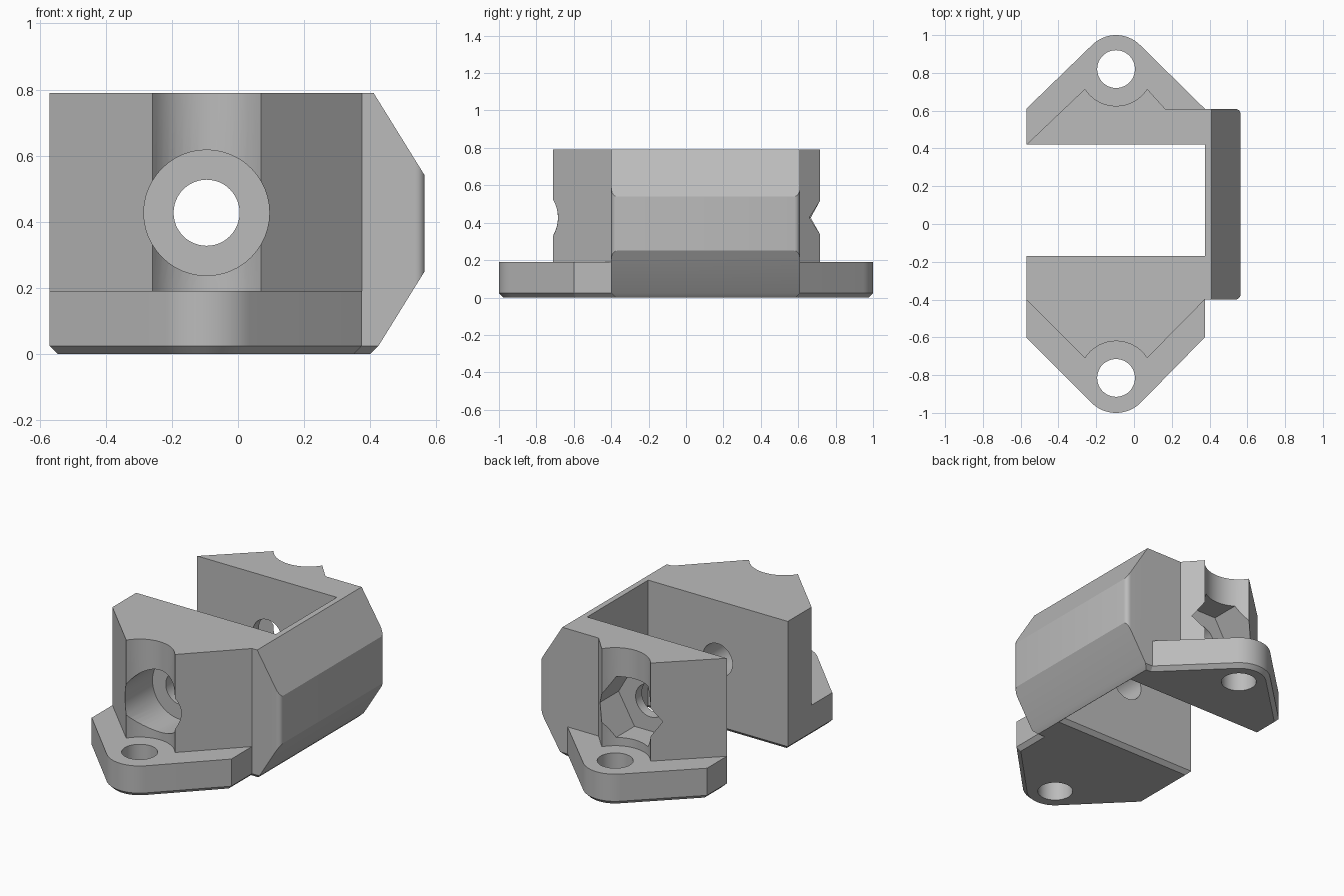
import bpy, bmesh
from math import radians, cos, sin, pi
from mathutils import Matrix

cube = bpy.data.objects.get("Cube")
if cube:
    bpy.data.objects.remove(cube, do_unlink=True)

grey = bpy.data.materials.new("plain grey")
grey.use_nodes = True
grey.diffuse_color = (0.5, 0.5, 0.5, 1)
grey.node_tree.nodes["Principled BSDF"].inputs["Base Color"].default_value = (0.5, 0.5, 0.5, 1)

CX, LEFT, WALL = -0.095, -0.57, 0.375      # hole axis, open side, slot wall
FRONT, REAR = -0.815, 0.82                 # screw hole positions in y
BOLT_Z, TOP, PLATE = 0.427, 0.79, 0.19


def make_object(name, bm):
    bmesh.ops.recalc_face_normals(bm, faces=bm.faces[:])
    mesh = bpy.data.meshes.new(name)
    bm.to_mesh(mesh)
    bm.free()
    mesh.materials.append(grey)
    obj = bpy.data.objects.new(name, mesh)
    bpy.context.collection.objects.link(obj)
    return obj


def prism(name, points, low, high, along_y=False, bevel_rule=None, width=0.0, steps=1):
    """Extrude an outline along z (or an x-z outline along y)."""
    bm = bmesh.new()
    verts = [bm.verts.new((a, low, b) if along_y else (a, b, low)) for a, b in points]
    face = bm.faces.new(verts)
    ext = bmesh.ops.extrude_face_region(bm, geom=[face])
    shift = (0, high - low, 0) if along_y else (0, 0, high - low)
    bmesh.ops.translate(bm, vec=shift, verts=[v for v in ext["geom"] if isinstance(v, bmesh.types.BMVert)])
    bmesh.ops.recalc_face_normals(bm, faces=bm.faces[:])
    if bevel_rule:
        edges = [e for e in bm.edges if all(bevel_rule(v.co) for v in e.verts)]
        bmesh.ops.bevel(bm, geom=edges, offset=width, segments=steps, profile=0.5, affect="EDGES")
    return make_object(name, bm)


def cutter(name, x, y, z, radius, depth, sides, along_y=True):
    bm = bmesh.new()
    bmesh.ops.create_cone(bm, cap_ends=True, segments=sides, radius1=radius, radius2=radius, depth=depth)
    if along_y:
        bmesh.ops.rotate(bm, verts=bm.verts, matrix=Matrix.Rotation(radians(90), 3, "X"))
    bmesh.ops.translate(bm, vec=(x, y, z), verts=bm.verts)
    return make_object(name, bm)


def arc(cy, radius, start, end, steps=16):
    angles = [radians(start + (end - start) * i / steps) for i in range(steps + 1)]
    return [(CX + radius * cos(a), cy + radius * sin(a)) for a in angles]


# Mounting plate: U outline with two rounded ears and a chamfered underside
outline = [(LEFT, -0.17), (LEFT, -0.6)] + arc(FRONT, 0.185, 225, 315)
outline += [(WALL, -0.6), (WALL, -0.4), (0.425, -0.4), (0.425, 0.61), (WALL, 0.61)]
outline += arc(REAR, 0.18, 45, 135) + [(LEFT, 0.61), (LEFT, 0.42), (WALL, 0.42), (WALL, -0.17)]
body = prism("clamp_body", outline, 0, PLATE, bevel_rule=lambda c: c.z < 0.001, width=0.024)

# Upright blocks with a screwdriver groove
front = [(WALL, -0.17), (LEFT, -0.17), (LEFT, -0.4)] + arc(FRONT, 0.195, 147.5, 32.5) + [(WALL, -0.4)]
rear = [(WALL, 0.42), (LEFT, 0.42)] + arc(REAR, 0.195, 212.5, 327.5) + [(0.165, 0.61), (WALL, 0.61)]
front_block = prism("front_block", front, PLATE, TOP)
rear_block = prism("rear_block", rear, PLATE, TOP)

# Side bar joining both blocks, with rounded outer corners
bar = [(WALL, 0.024), (0.425, 0.024), (0.565, 0.25), (0.565, 0.54), (0.41, TOP), (WALL, TOP)]
side_bar = prism("side_bar", bar, -0.4, 0.61, along_y=True)
bm = bmesh.new()
bm.from_mesh(side_bar.data)
corners = [e for e in bm.edges if all(v.co.x > 0.56 for v in e.verts)
           and abs(e.verts[0].co.y - e.verts[1].co.y) < 0.01]
bmesh.ops.bevel(bm, geom=corners, offset=0.03, segments=5, profile=0.5, affect="EDGES")
bm.to_mesh(side_bar.data)
bm.free()

# Bolt hole, round head recess, hexagonal nut recess and screw holes
cutters = [
    cutter("bolt_hole", CX, 0, BOLT_Z, 0.1, 3, 48),
    cutter("head_recess", CX, -0.92, BOLT_Z, 0.19, 1.0, 48),
    cutter("nut_recess", CX, 0.98, BOLT_Z, 0.215, 1.0, 6),
    cutter("front_screw_hole", CX, FRONT, 0, 0.1, 1, 48, False),
    cutter("rear_screw_hole", CX, REAR, 0, 0.1, 1, 48, False),
]
# Turn the nut recess so that two corners point sideways
nut = cutters[2].data
if max(v.co.x for v in nut.vertices) < CX + 0.2:
    nut.transform(Matrix.Translation((CX, 0, BOLT_Z)) @ Matrix.Rotation(pi / 6, 4, "Y")
                  @ Matrix.Translation((-CX, 0, -BOLT_Z)))


def combine(target, tool, operation):
    mod = target.modifiers.new(tool.name, "BOOLEAN")
    mod.operation, mod.solver, mod.object = operation, "EXACT", tool
    bpy.context.view_layer.objects.active = target
    bpy.ops.object.modifier_apply(modifier=mod.name)
    bpy.data.objects.remove(tool, do_unlink=True)


for part in (front_block, rear_block, side_bar):
    combine(body, part, "UNION")
for tool in cutters:
    combine(body, tool, "DIFFERENCE")

# Smooth the rounded surfaces and keep the hard edges
bpy.ops.object.select_all(action="DESELECT")
body.select_set(True)
bpy.context.view_layer.objects.active = body
bpy.ops.object.shade_smooth_by_angle(angle=radians(25))
